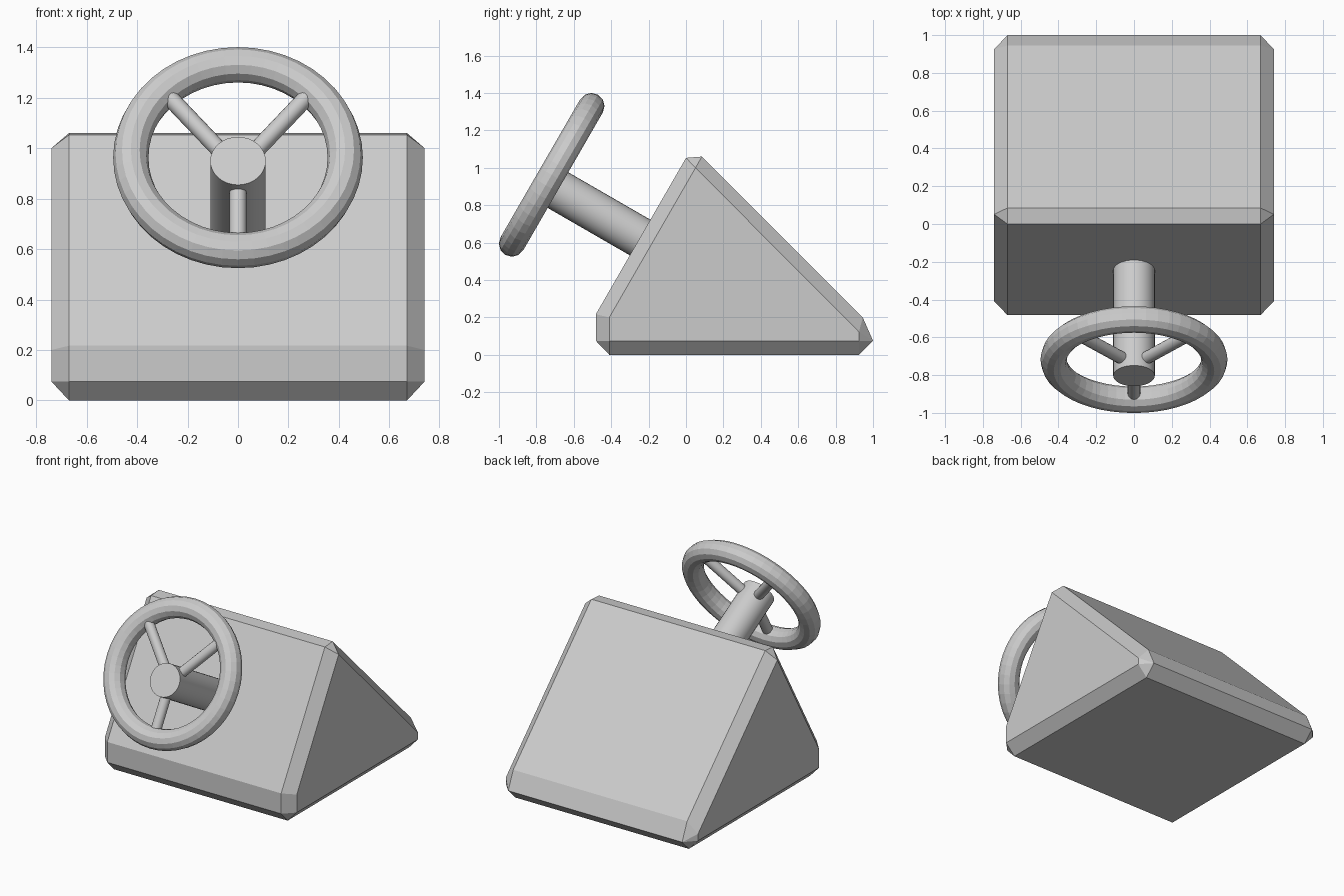
import bpy, bmesh, math
from mathutils import Vector

if "Cube" in bpy.data.objects:
    bpy.data.objects.remove(bpy.data.objects["Cube"])

CENTRE = Vector((0, -0.718, 0.9625))              # middle of the wheel
UP = Vector((0, 0.5, math.sqrt(3) / 2))           # up within the wheel plane
AXIS = Vector((0, -math.sqrt(3) / 2, 0.5))        # out of the wheel plane, to the front


def wheel_point(x, v, a):
    return CENTRE + Vector((x, 0, 0)) + UP * v + AXIS * a


def rod(name, start, end, radius, sides):
    d = end - start
    bpy.ops.mesh.primitive_cylinder_add(vertices=sides, radius=radius, depth=d.length,
                                        location=(start + end) / 2,
                                        rotation=d.to_track_quat('Z', 'Y').to_euler())
    bpy.context.object.name = name
    bpy.ops.object.shade_smooth_by_angle(angle=math.radians(30))


# Wedge body: chamfered prism, hull of the wide outline and the smaller side outline
outline = [(-0.41, 0), (0.925, 0), (1.0, 0.075), (0.945, 0.2), (0.085, 1.06),
           (0, 1.053), (-0.482, 0.217), (-0.482, 0.075)]
side = [(-0.41, 0.075), (-0.41, 0.2), (0.051, 1.0), (0.925, 0.122), (0.925, 0.075)]
bm = bmesh.new()
for half_width, profile in ((0.67, outline), (0.74, side)):
    for sx in (-1, 1):
        for y, z in profile:
            bm.verts.new((sx * half_width, y, z))
bmesh.ops.convex_hull(bm, input=bm.verts)
bmesh.ops.dissolve_limit(bm, angle_limit=math.radians(2), verts=bm.verts, edges=bm.edges)
bmesh.ops.recalc_face_normals(bm, faces=bm.faces)
mesh = bpy.data.meshes.new("wedge_body")
bm.to_mesh(mesh)
bm.free()
bpy.context.collection.objects.link(bpy.data.objects.new("wedge_body", mesh))

# Wheel rim
bpy.ops.mesh.primitive_torus_add(major_radius=0.425, minor_radius=0.07,
                                 major_segments=48, minor_segments=12, location=CENTRE,
                                 rotation=AXIS.to_track_quat('Z', 'Y').to_euler())
bpy.context.object.name = "wheel_rim"

# Steering column, set slightly below the wheel's middle
HUB = -0.054
rod("steering_column", wheel_point(0, HUB, -0.64), wheel_point(0, HUB, 0.068), 0.11, 32)

# Three spokes from the column to the rim
for name, x, v, a in (("left_spoke", -0.285, 0.283, 0.015),
                      ("right_spoke", 0.285, 0.283, 0.015),
                      ("lower_spoke", 0, -0.41, 0)):
    rod(name, wheel_point(0, HUB, 0), wheel_point(x, v, a), 0.034, 16)
